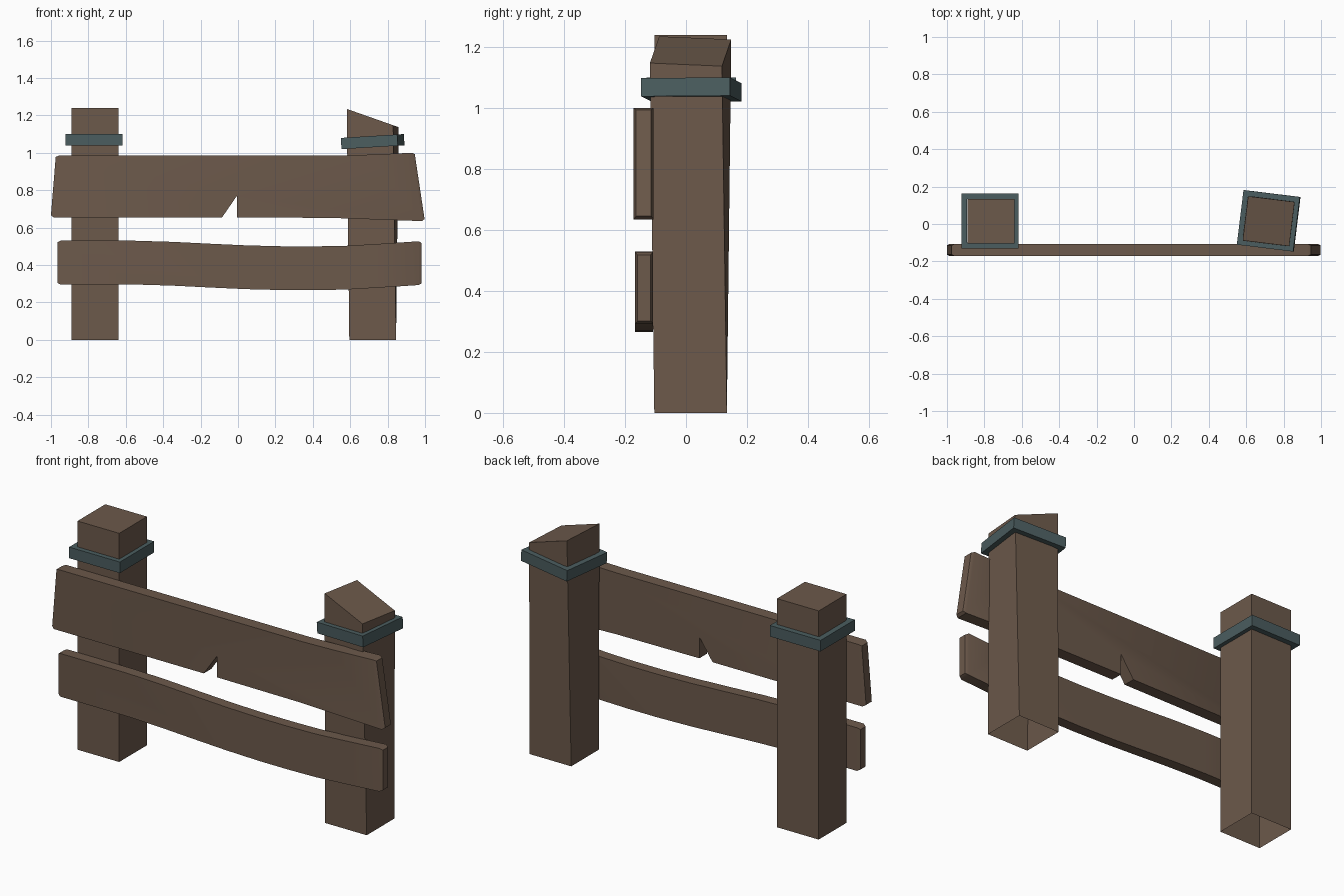
import bpy, bmesh
from math import radians
from mathutils import Matrix, Vector

if "Cube" in bpy.data.objects:
    bpy.data.objects.remove(bpy.data.objects["Cube"])


def material(name, color):
    m = bpy.data.materials.new(name)
    m.diffuse_color = (*color, 1)
    m.use_nodes = True
    m.node_tree.nodes["Principled BSDF"].inputs["Base Color"].default_value = m.diffuse_color
    return m


wood = material("wood", (0.15, 0.10, 0.07))
metal = material("metal", (0.07, 0.11, 0.115))


def finish(name, bm, mat, smooth=False):
    bmesh.ops.recalc_face_normals(bm, faces=bm.faces)
    me = bpy.data.meshes.new(name)
    bm.to_mesh(me)
    bm.free()
    ob = bpy.data.objects.new(name, me)
    bpy.context.collection.objects.link(ob)
    me.materials.append(mat)
    if smooth:
        bpy.ops.object.select_all(action='DESELECT')
        bpy.context.view_layer.objects.active = ob
        ob.select_set(True)
        bpy.ops.object.shade_smooth_by_angle(angle=radians(30))
    return ob


def square(hx, hy):
    return [Vector((sx * hx, sy * hy, 0)) for sx, sy in ((-1, -1), (1, -1), (1, 1), (-1, 1))]


CY = 0.015


# Post: four sides and a top, open underneath; the top may twist and slant
def post(name, x, twist, z_left, z_right):
    bm = bmesh.new()
    rot = Matrix.Rotation(radians(twist), 3, 'Z')
    low, high = [], []
    for p in square(0.125, 0.119):
        low.append(bm.verts.new(p + Vector((x, CY, 0))))
        q = rot @ p
        q.z = (z_left + z_right) / 2 + (z_right - z_left) * q.x / 0.278
        high.append(bm.verts.new(q + Vector((x, CY, 0))))
    for i in range(4):
        j = (i + 1) % 4
        bm.faces.new((low[i], low[j], high[j], high[i]))
    bm.faces.new(high)
    finish(name, bm, wood)


# Band: square ring around a post
def band(name, x, z, twist, tilt):
    bm = bmesh.new()
    rot = Matrix.Rotation(radians(tilt), 3, 'Y') @ Matrix.Rotation(radians(twist), 3, 'Z')
    loops = []
    for hx, hy, dz in ((0.152, 0.147, -0.03), (0.152, 0.147, 0.03),
                       (0.122, 0.116, 0.03), (0.122, 0.116, -0.03)):
        loops.append([bm.verts.new(rot @ (p + Vector((0, 0, dz))) + Vector((x, CY + 0.002, z)))
                      for p in square(hx, hy)])
    for k in range(4):
        a, b = loops[k], loops[(k + 1) % 4]
        for i in range(4):
            j = (i + 1) % 4
            bm.faces.new((a[i], a[j], b[j], b[i]))
    finish(name, bm, metal)


# Plank: extruded outline with chamfered ends
def plank(name, bottom, top, y0, y1):
    bm = bmesh.new()
    pts = bottom + top[::-1]
    front = [bm.verts.new((x, y0, z)) for x, z in pts]
    back = [bm.verts.new((x, y1, z)) for x, z in pts]
    bm.faces.new(front)
    bm.faces.new(back[::-1])
    n, ends = len(pts), []
    for i in range(n):
        j = (i + 1) % n
        f = bm.faces.new((front[j], front[i], back[i], back[j]))
        if i in (len(bottom) - 1, n - 1):
            ends.append(f)
    bmesh.ops.recalc_face_normals(bm, faces=bm.faces)
    bmesh.ops.inset_individual(bm, faces=ends, thickness=0.012, depth=0.016)
    finish(name, bm, wood, True)


post("left_post", -0.765, 0, 1.24, 1.24)
post("right_post", 0.72, -7, 1.235, 1.137)
band("left_band", -0.77, 1.07, 0, 0)
band("right_band", 0.72, 1.06, -7, -3.5)

# Upper plank with a split in its lower edge
plank("upper_plank",
      [(-0.985, 0.655), (-0.085, 0.655), (-0.006, 0.77), (-0.006, 0.655), (0.5, 0.652), (0.983, 0.635)],
      [(-0.958, 0.985), (0.5, 0.985), (0.7, 0.99), (0.928, 1.0)], -0.172, -0.106)

# Lower plank, sagging right of centre
sag = [(-0.95, 0), (-0.55, 0), (-0.35, -0.006), (-0.15, -0.016), (0.05, -0.025), (0.25, -0.03),
       (0.42, -0.03), (0.58, -0.027), (0.75, -0.017), (0.965, -0.003)]
plank("lower_plank", [(x, 0.296 + d) for x, d in sag],
      [(x, 0.53 + d) for x, d in sag], -0.167, -0.108)
